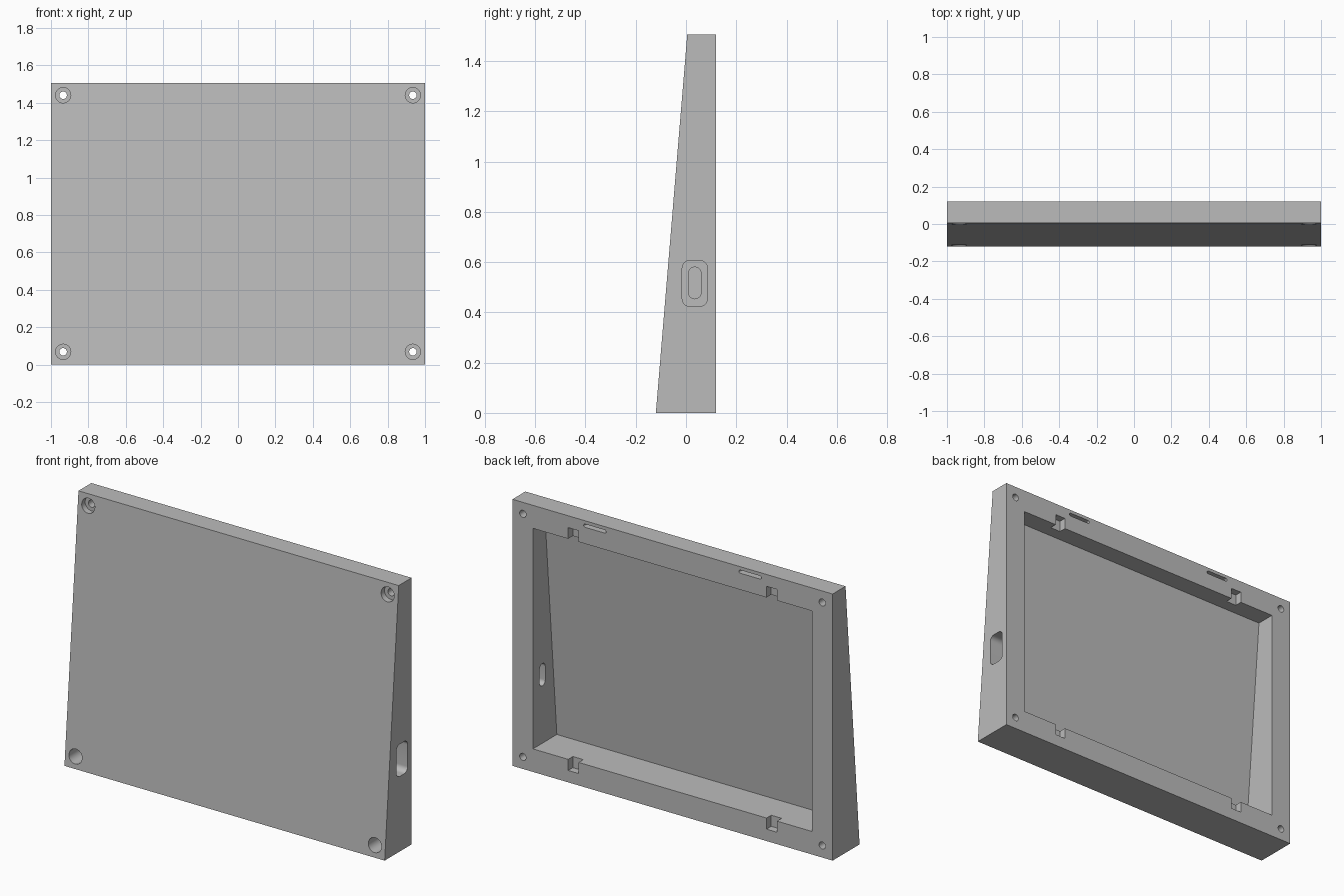
import bpy, bmesh, math
from mathutils import Vector

cube = bpy.data.objects.get("Cube")
if cube:
    bpy.data.objects.remove(cube, do_unlink=True)

# Overall sizes
H, BACK, FRONT_LOW, FRONT_TOP = 1.505, 0.12, -0.12, 0.005
RIM, SKIN = 0.13, 0.016

grey = bpy.data.materials.new("plain grey")
grey.use_nodes = True
grey.diffuse_color = (0.5, 0.5, 0.5, 1)
grey.node_tree.nodes["Principled BSDF"].inputs["Base Color"].default_value = (0.5, 0.5, 0.5, 1)


def front_y(z):
    """Depth of the sloping front at height z."""
    return FRONT_LOW + (FRONT_TOP - FRONT_LOW) * z / H


def rounded(cu, cv, hu, hv, r, steps=8):
    """Rounded rectangle outline; becomes a circle or slot when r is large."""
    pts = []
    for k, (su, sv) in enumerate([(1, 1), (-1, 1), (-1, -1), (1, -1)]):
        for i in range(steps + 1):
            a = math.pi / 2 * (k + i / steps)
            pts.append((cu + su * (hu - r) + r * math.cos(a),
                        cv + sv * (hv - r) + r * math.sin(a)))
    return pts


def box(u0, u1, v0, v1):
    return [(u0, v0), (u1, v0), (u1, v1), (u0, v1)]


def prism(name, pts, axis, start, end):
    """Extrude a (y, z) outline along X, or an (x, z) outline along Y."""
    bm = bmesh.new()
    verts = [bm.verts.new((start, u, v) if axis == "X" else (u, start, v)) for u, v in pts]
    face = bm.faces.new(verts)
    out = bmesh.ops.extrude_face_region(bm, geom=[face])
    step = Vector((end - start, 0, 0)) if axis == "X" else Vector((0, end - start, 0))
    bmesh.ops.translate(bm, vec=step, verts=[g for g in out["geom"] if isinstance(g, bmesh.types.BMVert)])
    bmesh.ops.remove_doubles(bm, verts=bm.verts, dist=1e-5)
    bmesh.ops.recalc_face_normals(bm, faces=bm.faces)
    mesh = bpy.data.meshes.new(name)
    bm.to_mesh(mesh)
    bm.free()
    mesh.materials.append(grey)
    obj = bpy.data.objects.new(name, mesh)
    bpy.context.collection.objects.link(obj)
    return obj


# Wedge-shaped housing
housing = prism("housing", [(FRONT_LOW, 0), (BACK, 0), (BACK, H), (FRONT_TOP, H)], "X", -1, 1)

# Open cavity behind the thin sloping front
low, high = RIM, H - RIM
cutters = [prism("cavity_cutter",
                 [(front_y(low) + SKIN, low), (BACK + 0.1, low),
                  (BACK + 0.1, high), (front_y(high) + SKIN, high)], "X", -0.872, 0.872)]

for side in (-1, 1):
    # Clip notches in the upper and lower rim
    x0, x1 = sorted((side * 0.587, side * 0.652))
    for z0, z1 in ((low - 0.063, low + 0.05), (high - 0.05, high + 0.063)):
        cutters.append(prism("notch_cutter", box(x0, x1, z0, z1), "Y", BACK - 0.042, BACK + 0.1))
    # Thin hanging slots in the upper rim
    cutters.append(prism("hanging_slot_cutter", rounded(side * 0.485, 1.477, 0.07, 0.009, 0.009),
                         "Y", BACK - 0.06, BACK + 0.1))
    # Counterbored corner screw holes
    for z in (0.068, H - 0.065):
        x = side * 0.935
        cutters.append(prism("screw_hole_cutter", rounded(x, z, 0.02, 0.02, 0.02), "Y", -0.3, 0.3))
        cutters.append(prism("counterbore_cutter", rounded(x, z, 0.041, 0.041, 0.041), "Y", -0.3, 0.03))

# Cable port: rounded outer recess with a slot through to the cavity
cutters.append(prism("port_slot_cutter", rounded(0.035, 0.517, 0.025, 0.063, 0.025), "X", 0.8, 1.1))
cutters.append(prism("port_recess_cutter", rounded(0.035, 0.515, 0.05, 0.091, 0.03), "X", 0.91, 1.1))

# Cut everything out of the housing
bpy.context.view_layer.objects.active = housing
for cutter in cutters:
    cutter.hide_render = True
    mod = housing.modifiers.new("cut", "BOOLEAN")
    mod.operation = "DIFFERENCE"
    mod.solver = "EXACT"
    mod.object = cutter
    bpy.ops.object.modifier_apply(modifier=mod.name)
    bpy.data.objects.remove(cutter, do_unlink=True)

# Smooth round walls, keep edges sharp
bpy.ops.object.select_all(action="DESELECT")
housing.select_set(True)
bpy.ops.object.shade_smooth_by_angle(angle=math.radians(30))
